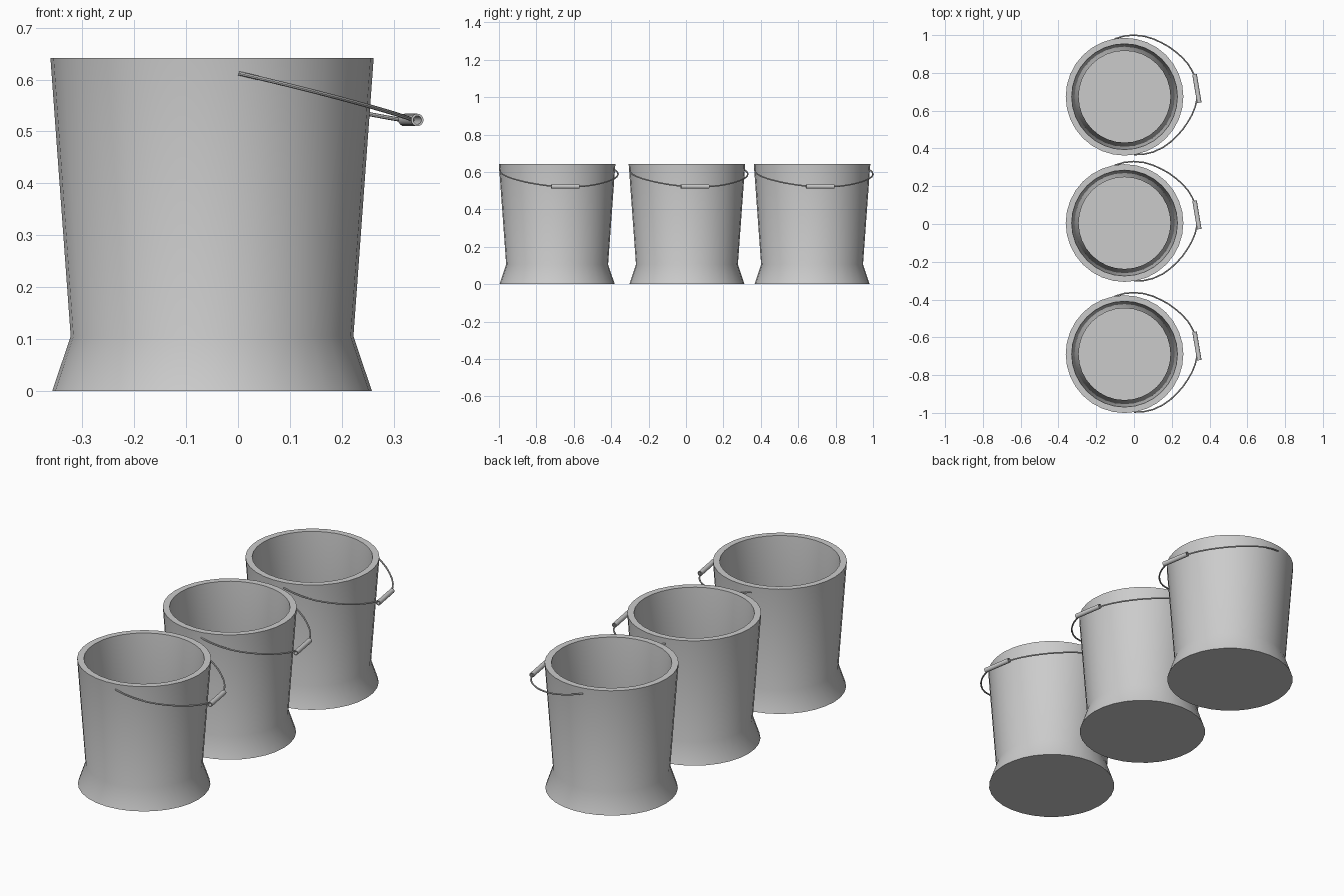
import bpy, bmesh, math
from mathutils import Matrix, Vector

cube = bpy.data.objects.get("Cube")
if cube:
    bpy.data.objects.remove(cube, do_unlink=True)

# Single grey metal colour
GREY = (0.6, 0.6, 0.6, 1)
metal = bpy.data.materials.new("grey metal")
metal.use_nodes = True
metal.diffuse_color = GREY
metal.node_tree.nodes["Principled BSDF"].inputs["Base Color"].default_value = GREY

SIDES = 32
CENTRE_X = -0.05
TURN = math.radians(9.5)      # handle's turn about the bucket axis
PIVOT_Z, SLOPE = 0.612, -0.236


def finish(name, bm, matrix):
    bmesh.ops.recalc_face_normals(bm, faces=bm.faces)
    mesh = bpy.data.meshes.new(name)
    bm.to_mesh(mesh)
    bm.free()
    mesh.materials.append(metal)
    obj = bpy.data.objects.new(name, mesh)
    bpy.context.collection.objects.link(obj)
    obj.matrix_world = matrix
    bpy.ops.object.select_all(action='DESELECT')
    obj.select_set(True)
    bpy.context.view_layer.objects.active = obj
    bpy.ops.object.shade_smooth_by_angle(angle=math.radians(35))


def lathe(name, profile, matrix, sides, closed=False):
    """Revolve (radius, height) points; cap both ends, or close the loop."""
    bm = bmesh.new()
    rings = []
    for r, z in profile:
        rings.append([bm.verts.new((r * math.cos(a), r * math.sin(a), z))
                      for a in (math.tau * i / sides for i in range(sides))])
    pairs = list(zip(rings, rings[1:]))
    if closed:
        pairs.append((rings[-1], rings[0]))
    else:
        bm.faces.new(rings[0])
        bm.faces.new(rings[-1])
    for low, high in pairs:
        for i in range(sides):
            j = (i + 1) % sides
            bm.faces.new((low[i], low[j], high[j], high[i]))
    finish(name, bm, matrix)


def wire(name, points, radius, matrix, sides=8):
    """Sweep a round section along a path lying in one plane."""
    bm = bmesh.new()
    rings = []
    up = Vector((-SLOPE, 0, 1)).normalized()
    for k, p in enumerate(points):
        along = points[min(k + 1, len(points) - 1)] - points[max(k - 1, 0)]
        side = along.cross(up).normalized()
        rings.append([bm.verts.new(p + radius * (math.cos(a) * side + math.sin(a) * up))
                      for a in (math.tau * i / sides for i in range(sides))])
    for a, b in zip(rings, rings[1:]):
        for i in range(sides):
            j = (i + 1) % sides
            bm.faces.new((a[i], a[j], b[j], b[i]))
    bm.faces.new(rings[0])
    bm.faces.new(rings[-1])
    finish(name, bm, matrix)


# Outer wall with flared foot, rim, inner wall and floor
bucket_profile = [(0.308, 0), (0.2725, 0.105), (0.3115, 0.641),
                  (0.28, 0.641), (0.243, 0.11), (0.265, 0.03)]

# Half of the bail, mirrored to the other side
half = [(0, 0.311), (0.05, 0.317), (0.10, 0.314), (0.155, 0.299), (0.2, 0.277),
        (0.24, 0.25), (0.275, 0.222), (0.306, 0.19), (0.335, 0.155),
        (0.36, 0.115), (0.374, 0.08), (0.384, 0.045)]
outline = half + [(u, -v) for u, v in reversed(half)]
path = [Vector((u, v, PIVOT_Z + SLOPE * u)) for u, v in outline]

for label, y in (("front", -0.689), ("middle", 0.005), ("back", 0.674)):
    place = Matrix.Translation((CENTRE_X, y, 0))
    turned = place @ Matrix.Rotation(TURN, 4, 'Z')
    lathe(label + "_bucket", bucket_profile, place, SIDES)
    wire(label + "_handle_wire", path, 0.004, turned)
    # Hollow grip tube around the middle of the wire
    grip = turned @ Matrix.Translation((0.385, -0.021, 0.522)) @ Matrix.Rotation(math.pi / 2, 4, 'X')
    lathe(label + "_handle_grip",
          [(0.012, -0.076), (0.012, 0.076), (0.008, 0.076), (0.008, -0.076)],
          grip, 16, closed=True)
